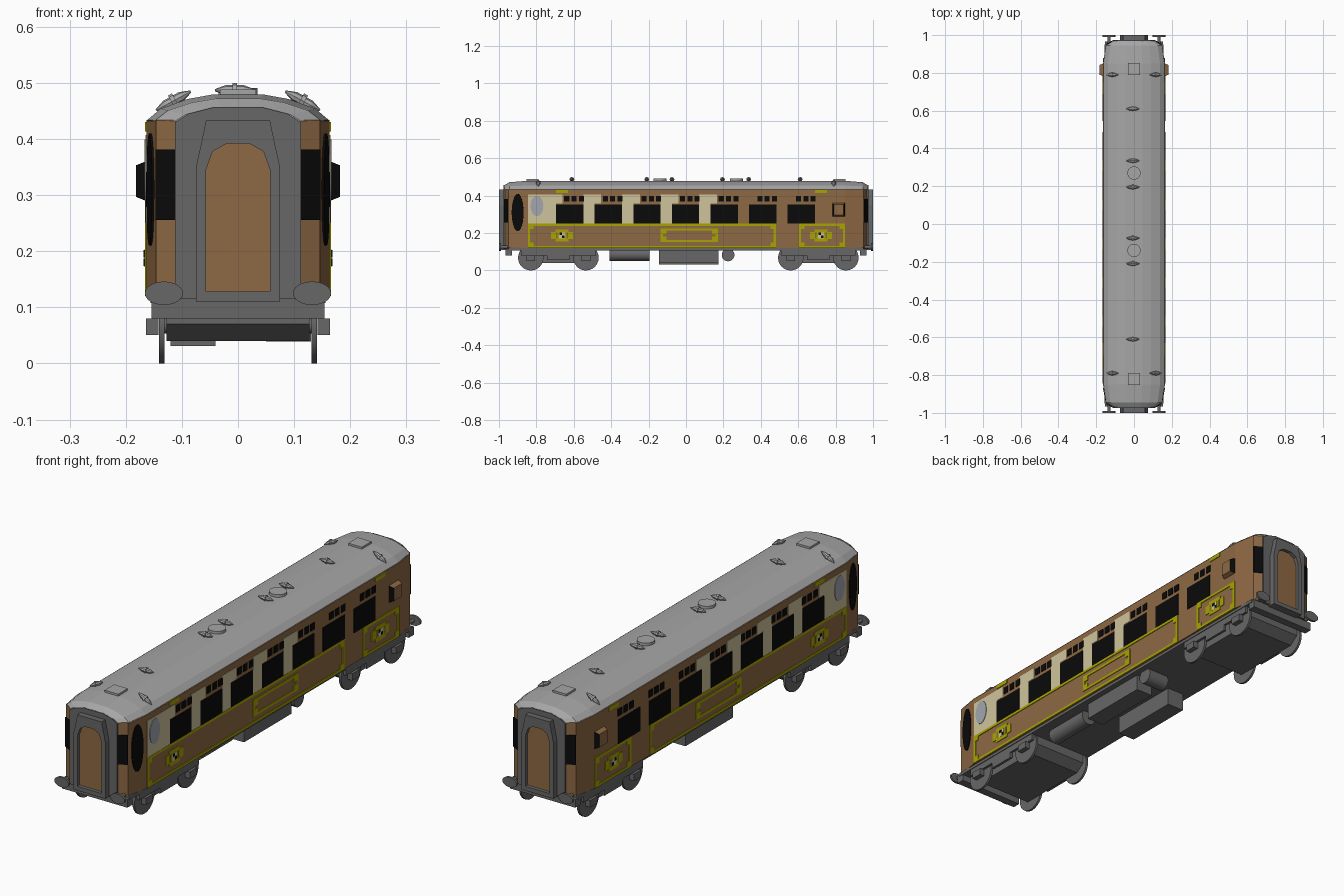
import bpy, bmesh, math
from mathutils import Matrix, Vector

if "Cube" in bpy.data.objects:
    bpy.data.objects.remove(bpy.data.objects["Cube"])

def mat(name, r, g, b):
    m = bpy.data.materials.new(name)
    m.diffuse_color = (r, g, b, 1)
    m.use_nodes = True
    m.node_tree.nodes["Principled BSDF"].inputs["Base Color"].default_value = m.diffuse_color
    return m

BROWN = mat("brown paint", 0.27, 0.14, 0.057)
CREAM = mat("cream paint", 0.62, 0.55, 0.33)
YELLOW = mat("gold lining", 0.39, 0.37, 0.0)
BLACK = mat("black glass", 0.003, 0.003, 0.003)
DARK = mat("dark grey metal", 0.135, 0.135, 0.135)
ROOF = mat("roof grey", 0.38, 0.38, 0.38)
PALE = mat("frosted glass", 0.36, 0.38, 0.43)

SIDES = (-1, 1)
CORNERS = [(sx, sy) for sx in SIDES for sy in SIDES]
W = 0.163

def finish(name, bm, material, smooth=False):
    bmesh.ops.recalc_face_normals(bm, faces=bm.faces[:])
    me = bpy.data.meshes.new(name)
    bm.to_mesh(me)
    bm.free()
    me.materials.append(material)
    ob = bpy.data.objects.new(name, me)
    bpy.context.collection.objects.link(ob)
    if smooth:
        bpy.ops.object.select_all(action='DESELECT')
        ob.select_set(True)
        bpy.context.view_layer.objects.active = ob
        bpy.ops.object.shade_smooth_by_angle(angle=math.radians(35))
    return ob

def loft(bm, rings, caps=True):
    """Skin a list of closed point rings of equal length."""
    vs = [[bm.verts.new(p) for p in r] for r in rings]
    n = len(vs[0])
    for a, b in zip(vs, vs[1:]):
        for i in range(n):
            bm.faces.new((a[i], a[(i + 1) % n], b[(i + 1) % n], b[i]))
    if caps:
        bm.faces.new(vs[0])
        bm.faces.new(vs[-1])
    return [v for r in vs for v in r]

def prism(bm, pts, axis, a, b):
    put = {'x': lambda p, t: (t, p[0], p[1]), 'y': lambda p, t: (p[0], t, p[1]),
           'z': lambda p, t: (p[0], p[1], t)}[axis]
    return loft(bm, [[put(p, t) for p in pts] for t in (a, b)])

def box(bm, x0, x1, y0, y1, z0, z1):
    prism(bm, [(x0, y0), (x1, y0), (x1, y1), (x0, y1)], 'z', z0, z1)

def oval(cx, cy, rx, ry, n=24):
    return [(cx + rx * math.cos(i * math.tau / n), cy + ry * math.sin(i * math.tau / n)) for i in range(n)]

def plates(name, rects, material, t):
    """Thin rectangles (y0, y1, z0, z1) on both carriage sides."""
    bm = bmesh.new()
    for s in SIDES:
        for y0, y1, z0, z1 in rects:
            box(bm, s * (W - 0.002), s * (W + t), y0, y1, z0, z1)
    return finish(name, bm, material)

def frame(y0, y1, z0, z1, w=0.011):
    return [(y0, y1, z0, z0 + w), (y0, y1, z1 - w, z1), (y0, y0 + w, z0, z1), (y1 - w, y1, z0, z1)]

# Body shell with tapered ends
bm = bmesh.new()
half = [(W, 0.85), (0.146, 0.95), (0.112, 0.968)]
plan = half + [(-x, y) for x, y in half[::-1]]
plan += [(-x, -y) for x, y in plan]
prism(bm, plan, 'z', 0.12, 0.434)
finish("body_shell", bm, BROWN)

# Roof: arched section lofted to hipped ends
arch = [(1, 0), (0.84, 0.45), (0.55, 0.8), (0.27, 0.97)]
arch = arch + [(-x, z) for x, z in arch[::-1]]
stations = [(0.85, W + 0.001, 0.481), (0.945, 0.149, 0.473), (0.97, 0.112, 0.457)]
stations = [(-y, w, c) for y, w, c in stations[::-1]] + stations
bm = bmesh.new()
loft(bm, [[(x * w, y, 0.432 + z * (c - 0.432)) for x, z in arch] for y, w, c in stations])
finish("roof", bm, ROOF)

# Roof ventilators: double cones around a thin disc
def ventilator(bm, loc, tilt):
    rings = [[(x, r * math.cos(a * math.tau / 8), r * math.sin(a * math.tau / 8)) for a in range(8)]
             for x, r in [(-0.035, 0.002), (-0.016, 0.009), (-0.004, 0.009), (-0.004, 0.013),
                          (0.004, 0.013), (0.004, 0.009), (0.016, 0.009), (0.035, 0.002)]]
    vs = loft(bm, rings)
    bmesh.ops.transform(bm, verts=vs, matrix=Matrix.Translation(loc) @ Matrix.Rotation(tilt, 4, 'Y'))

bm = bmesh.new()
for y in (0.61, 0.335, 0.195, -0.075, -0.21, -0.61):
    ventilator(bm, (-0.006, y, 0.487), 0)
for sx, sy in CORNERS:
    ventilator(bm, (sx * 0.115, sy * 0.79, 0.468), sx * 0.5)
finish("roof_ventilators", bm, ROOF)

# Square hatches and round domes on the roof
bm = bmesh.new()
for s in SIDES:
    box(bm, -0.032, 0.032, s * 0.82 - 0.032, s * 0.82 + 0.032, 0.47, 0.488)
for y in (0.27, -0.14):
    prism(bm, oval(0, y, 0.035, 0.035), 'z', 0.47, 0.491)
finish("roof_hatches", bm, ROOF)

# Large windows with three toplights each
starts = [-0.695 + 0.2065 * i for i in range(7)]
glass = []
for y in starts:
    glass.append((y, y + 0.146, 0.25, 0.352))
    glass += [(y + 0.044 + 0.039 * k, y + 0.071 + 0.039 * k, 0.368, 0.398) for k in range(3)]
plates("side_windows", glass, BLACK, 0.003)

# Cream pillars stepping wider at the top
cream = [(-0.845, -0.695, 0.25, 0.407), (-0.695, -0.66, 0.357, 0.407)]
for y in starts[1:5]:
    cream += [(y - 0.0605, y, 0.25, 0.407), (y, y + 0.035, 0.357, 0.407)]
plates("cream_pillars", cream, CREAM, 0.002)

# Gold lining: waist panels, centre panel, crests and small nameplates
gold = frame(-0.845, 0.48, 0.12, 0.25) + frame(0.605, 0.85, 0.12, 0.25)
gold += frame(-0.135, 0.17, 0.152, 0.224)
gold += [(y, y + 0.02, z, z + 0.018) for y in (-0.124, 0.139) for z in (0.163, 0.195)]
gold += [(y, y + 0.018, z, z + 0.018) for y in (-0.834, 0.451, 0.616, 0.821) for z in (0.131, 0.221)]
for y in (-0.663, 0.722):
    gold += [(y - 0.035, y + 0.035, 0.155, 0.22), (y - 0.058, y + 0.058, 0.168, 0.207)]
    gold.append((y - 0.033, y + 0.033, 0.413, 0.43))
plates("gold_lining", gold, YELLOW, 0.003)
plates("crest_fields", [(y + d - 0.004, y + d + 0.004, 0.172, 0.203) for y in (-0.663, 0.722)
                        for d in (-0.027, 0.027)], BROWN, 0.004)
plates("crest_centres", [(y - 0.015, y + 0.015, 0.172, 0.203) for y in (-0.663, 0.722)], CREAM, 0.004)
plates("crest_checks", [(y + d, y + d + 0.013, z, z + 0.013) for y in (-0.663, 0.722)
                        for d, z in ((-0.014, 0.189), (0.001, 0.174))], BLACK, 0.005)

# Frosted oval window in the first cream panel
bm = bmesh.new()
for s in SIDES:
    prism(bm, oval(-0.797, 0.345, 0.034, 0.054), 'x', s * 0.16, s * (W + 0.004))
finish("frosted_oval_windows", bm, PALE)

# Tall black oval windows on the tapered front walls
bm = bmesh.new()
for s in SIDES:
    vs = prism(bm, oval(0, 0.31, 0.032, 0.1), 'x', -0.002 * s, 0.004 * s)
    bmesh.ops.transform(bm, verts=vs, matrix=Matrix.Translation((s * 0.1545, -0.9, 0))
                        @ Matrix.Rotation(-s * math.atan(0.17), 4, 'Z'))
finish("oval_end_windows", bm, BLACK)

# Windows on the angled end corners
bm = bmesh.new()
for sx, sy in CORNERS:
    pts = [(0.147, 0.949), (0.147, 0.954), (0.112, 0.972), (0.112, 0.967)]
    prism(bm, [(sx * x, sy * y) for x, y in pts], 'z', 0.256, 0.381)
finish("corner_windows", bm, BLACK)

# Guard lookouts: tapered boxes with glazed ends
bm = bmesh.new()
for s in SIDES:
    loft(bm, [[(s * x, 0.816 + a * dy, 0.325 + b * dz) for a, b in ((-1, -1), (1, -1), (1, 1), (-1, 1))]
              for x, dy, dz in ((0.16, 0.035, 0.037), (0.182, 0.026, 0.028))])
ob = finish("guard_lookouts", bm, BROWN)
ob.data.materials.append(BLACK)
for p in ob.data.polygons:
    p.material_index = 1 if abs(p.normal.y) > 0.7 else 0

# End walls, gangway frames and doors
wall = [(0.112, 0.115), (0.112, 0.43), (0.088, 0.445), (0.045, 0.456)]
outer = [(0.075, 0.11), (0.075, 0.35), (0.066, 0.39), (0.057, 0.433)]
inner = [(0.057, 0.128), (0.057, 0.345), (0.045, 0.378), (0.02, 0.392)]
wall, outer, inner = [p + [(-x, z) for x, z in p[::-1]] for p in (wall, outer, inner)]
walls, frames, doors = bmesh.new(), bmesh.new(), bmesh.new()
for s in SIDES:
    prism(walls, wall, 'y', s * 0.94, s * 0.975)
    ring = [[(x, s * y, z) for x, z in p] for p, y in
            ((outer, 0.965), (outer, 1.0), (inner, 1.0), (inner, 0.965), (outer, 0.965))]
    loft(frames, ring, caps=False)
    prism(doors, inner, 'y', s * 0.96, s * 0.985)
finish("end_walls", walls, DARK)
bmesh.ops.remove_doubles(frames, verts=frames.verts[:], dist=1e-5)
finish("gangway_frames", frames, DARK)
finish("gangway_doors", doors, BROWN)

# Underframe and headstocks
bm = bmesh.new()
box(bm, -0.156, 0.156, -0.95, 0.95, 0.108, 0.122)
for s in SIDES:
    box(bm, -0.154, 0.154, s * 0.93, s * 0.965, 0.08, 0.115)
finish("underframe", bm, DARK)

# Buffers
bm = bmesh.new()
for sx, sy in CORNERS:
    prism(bm, oval(sx * 0.132, 0.125, 0.008, 0.008, 12), 'y', sy * 0.93, sy * 0.992)
    prism(bm, oval(sx * 0.132, 0.125, 0.034, 0.021), 'y', sy * 0.99, sy * 1.0)
finish("buffers", bm, DARK, True)

# Bogies: centre frame, side frames, axle boxes, wheels and axles
frames, wheels = bmesh.new(), bmesh.new()
for axles in ((-0.83, -0.535), (0.56, 0.855)):
    mid = sum(axles) / 2
    prism(frames, [(mid + a, z) for a, z in ((-0.2, 0.11), (-0.2, 0.07), (-0.16, 0.04),
                   (0.16, 0.04), (0.2, 0.07), (0.2, 0.11))], 'x', -0.127, 0.127)
    for s in SIDES:
        box(frames, s * 0.142, s * 0.153, mid - 0.2, mid + 0.2, 0.08, 0.11)
        box(frames, s * 0.142, s * 0.153, mid - 0.06, mid + 0.06, 0.055, 0.1)
        for y in axles:
            box(frames, s * 0.142, s * 0.164, y - 0.024, y + 0.024, 0.051, 0.08)
            prism(wheels, oval(y, 0.068, 0.068, 0.068), 'x', s * 0.131, s * 0.141)
    for y in axles:
        prism(wheels, oval(y, 0.068, 0.015, 0.015, 12), 'x', -0.135, 0.135)
finish("bogie_frames", frames, DARK)
finish("wheels", wheels, DARK, True)

# Underfloor equipment: two boxes, a long tank and a cross tank
bm = bmesh.new()
box(bm, -0.12, -0.04, -0.145, 0.175, 0.031, 0.112)
box(bm, 0.05, 0.13, -0.145, 0.175, 0.039, 0.112)
finish("equipment_boxes", bm, DARK)
bm = bmesh.new()
prism(bm, oval(0.085, 0.085, 0.034, 0.034), 'y', -0.41, -0.195)
prism(bm, oval(0.225, 0.083, 0.034, 0.034), 'x', 0.03, 0.13)
finish("underfloor_tanks", bm, DARK, True)
